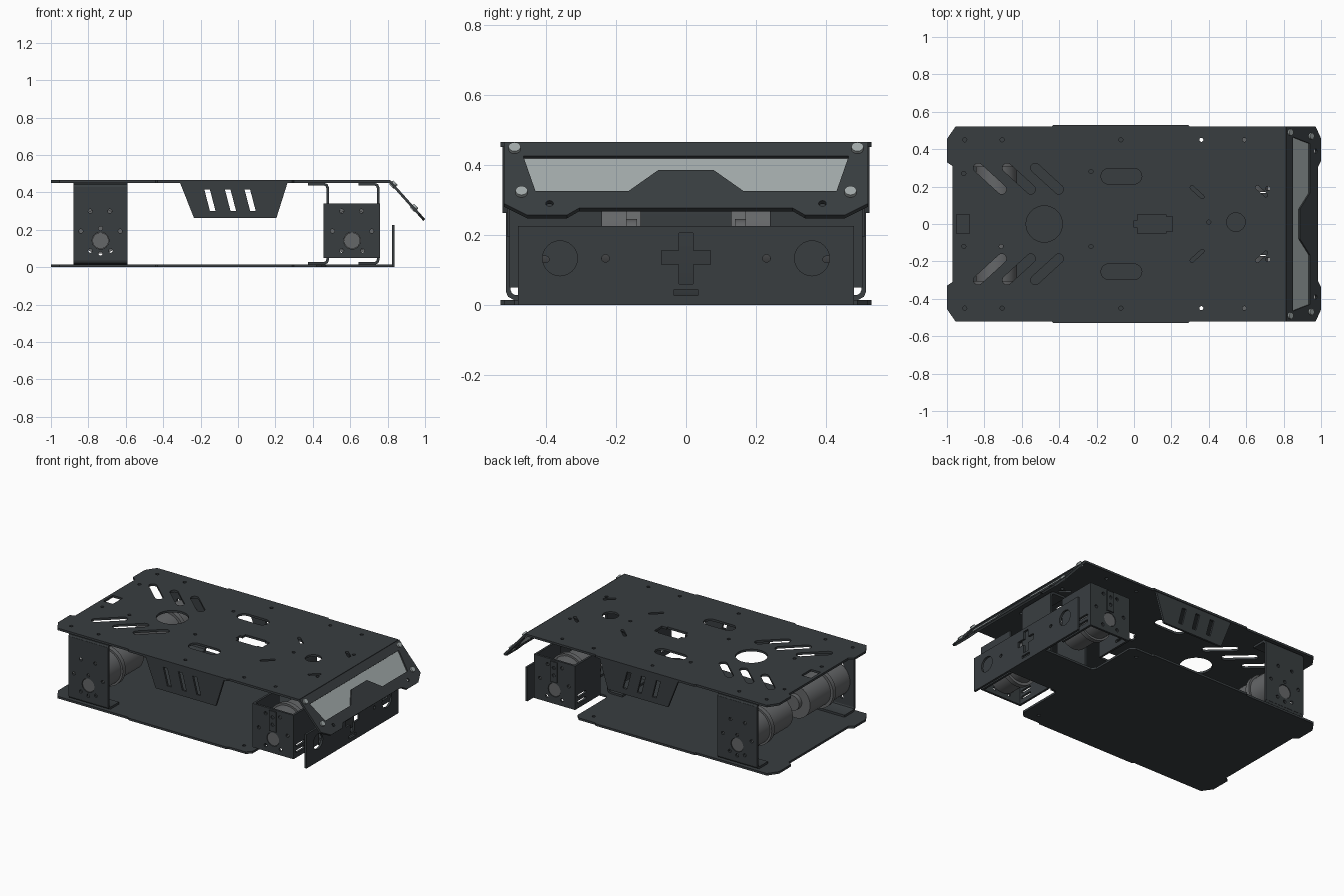
import bpy, bmesh, math
from mathutils import Matrix, Vector

if "Cube" in bpy.data.objects:
    bpy.data.objects.remove(bpy.data.objects["Cube"])


def material(name, r, g, b):
    m = bpy.data.materials.new(name)
    m.diffuse_color = (r, g, b, 1)
    m.use_nodes = True
    m.node_tree.nodes["Principled BSDF"].inputs["Base Color"].default_value = m.diffuse_color
    return m


DARK = material("dark_metal", .04, .047, .051)
STEEL = material("motor_grey", .13, .135, .14)
PALE = material("pale_grey", .36, .40, .40)
T = .014  # sheet thickness


def finish(name, mesh, mat):
    mesh.materials.clear()
    mesh.materials.append(mat)
    for p in mesh.polygons:
        p.use_smooth = True
    mesh.set_sharp_from_angle(angle=math.radians(30))
    ob = bpy.data.objects.new(name, mesh)
    bpy.context.collection.objects.link(ob)
    return ob


def frame(o, u, v):
    u, v = Vector(u).normalized(), Vector(v).normalized()
    m = Matrix((u, v, u.cross(v))).transposed().to_4x4()
    m.translation = o
    return m


def flat(z):
    return frame((0, 0, z), (1, 0, 0), (0, 1, 0))


def side(y):
    return frame((0, y, 0), (1, 0, 0), (0, 0, 1))


def cross(x):
    return frame((x, 0, 0), (0, 1, 0), (0, 0, 1))


def plate(name, outline, holes, m, t=T, mat=DARK):
    """Flat sheet with cut-outs, made from a filled 2D curve."""
    cu = bpy.data.curves.new(name, 'CURVE')
    cu.dimensions, cu.fill_mode, cu.extrude = '2D', 'BOTH', t / 2
    for pts in [outline] + holes:
        s = cu.splines.new('POLY')
        s.points.add(len(pts) - 1)
        for p, c in zip(s.points, pts):
            p.co = (c[0], c[1], 0, 1)
        s.use_cyclic_u = True
    tmp = bpy.data.objects.new("tmp", cu)
    bpy.context.collection.objects.link(tmp)
    dg = bpy.context.evaluated_depsgraph_get()
    mesh = bpy.data.meshes.new_from_object(tmp.evaluated_get(dg))
    bpy.data.objects.remove(tmp)
    bm = bmesh.new()
    bm.from_mesh(mesh)
    bmesh.ops.remove_doubles(bm, verts=bm.verts, dist=1e-5)
    bmesh.ops.transform(bm, matrix=m, verts=bm.verts)
    bmesh.ops.recalc_face_normals(bm, faces=bm.faces)
    bm.to_mesh(mesh)
    bm.free()
    return finish(name, mesh, mat)


def slot(x0, y0, x1, y1, r, n=8):
    a = math.atan2(y1 - y0, x1 - x0)
    pts = []
    for cx, cy, s in ((x1, y1, a - math.pi / 2), (x0, y0, a + math.pi / 2)):
        pts += [(cx + r * math.cos(s + math.pi * i / n), cy + r * math.sin(s + math.pi * i / n))
                for i in range(n + 1)]
    return pts


def circle(x, y, r, n=24):
    return [(x + r * math.cos(2 * math.pi * i / n), y + r * math.sin(2 * math.pi * i / n)) for i in range(n)]


def dot(x, y, r=.011):
    return circle(x, y, r, 12)


def rect(x0, x1, y0, y1):
    return [(x0, y0), (x1, y0), (x1, y1), (x0, y1)]


def mirrored(half):
    """Half outline (second coordinate positive) closed by its mirror image."""
    return half + [(x, -y) for x, y in reversed(half)]


def ribbon(path, t=T):
    """Outline of a bent strip following an open path."""
    pts = [Vector(p) for p in path]
    a, b = [], []
    for i, p in enumerate(pts):
        d0 = (p - pts[max(i - 1, 0)]).normalized()
        d1 = (pts[min(i + 1, len(pts) - 1)] - p).normalized()
        d = (d0 + d1).normalized()
        k = t / 2 / max(.5, d.dot(d0 if i else d1))
        nrm = Vector((-d.y, d.x)) * k
        a.append(tuple(p + nrm))
        b.append(tuple(p - nrm))
    return a + b[::-1]


def rods(name, parts, mat):
    """Cylinders as (start, end, radius) joined in one object."""
    bm = bmesh.new()
    for p, q, r in parts:
        p, q = Vector(p), Vector(q)
        m = Matrix.Translation((p + q) / 2) @ (q - p).to_track_quat('Z', 'Y').to_matrix().to_4x4()
        bmesh.ops.create_cone(bm, cap_ends=True, segments=32, radius1=r, radius2=r,
                              depth=(q - p).length, matrix=m)
    mesh = bpy.data.meshes.new(name)
    bm.to_mesh(mesh)
    bm.free()
    return finish(name, mesh, mat)


# Top deck with its cut-outs
rear = [(-.97, .31), (-1, .33), (-1, .455), (-.955, .52), (-.44, .52), (-.43, .53), (.29, .53), (.30, .52)]
holes = [circle(-.48, 0, .097, 40), circle(.545, .01, .05), rect(-.95, -.88, -.05, .05),
         [(.02, -.05), (.17, -.05), (.17, -.04), (.205, -.04), (.205, .04), (.17, .04), (.17, .05), (.02, .05),
          (.02, .02), (0, .02), (0, -.02), (.02, -.02)],
         dot(.4, .01), dot(-.91, .27), dot(-.91, -.12), dot(-.71, -.12), dot(-.23, .28), dot(-.23, -.12)]
for s in (1, -1):
    for x in (-.77, -.615, -.465):
        holes.append(slot(x - .063, s * .30, x + .063, s * .185, .025))
    holes += [slot(-.135, s * .255, 0, s * .255, .042), slot(.31, s * .195, .365, s * .145, .01),
              slot(.66, s * .195, .705, s * .155, .01), dot(.715, s * .19)]
    holes += [dot(x, s * .45) for x in (-.905, -.705, -.07, .36, .59)]
plate("top_deck", mirrored(rear + [(.812, .52)]), holes, flat(.458))

# Bottom deck, narrowing to a tongue between the front wheels
plate("bottom_deck", mirrored(rear + [(.42, .52), (.45, .49), (.45, .19), (.47, .165), (.83, .165)]),
      [dot(.36, .45), dot(.36, -.45)], flat(.007))

# Sloped front panel with window
fm = frame((.812, 0, .458), (0, 1, 0), (.183, 0, -.205))


def slope(pts):
    return [(y, (.458 - z) * 1.34) for y, z in pts]


def sym(half):
    return half + [(-y, z) for y, z in reversed(half)]


panel = sym([(.52, .46), (.52, .285), (.455, .252), (.34, .252), (.305, .272)])
window = sym([(.465, .42), (.43, .32), (.165, .32), (.08, .38)])
plate("front_panel", slope(panel), [slope(window)] + [dot(*slope([(s * .39, .285)])[0]) for s in (1, -1)], fm)
plate("front_window", slope(window), [], fm @ Matrix.Translation((0, 0, .004)), .004, PALE)
screws = []
for s in (1, -1):
    for y, z in ((.49, .44), (.47, .315)):
        u, v = slope([(s * y, z)])[0]
        screws.append((fm @ Vector((u, v, -.018)), fm @ Vector((u, v, .012)), .017))
rods("panel_screws", screws, PALE)

# Upright front bumper
cuts = [rect(-.035, .035, .026, .044),
        sym([(.02, .205), (.02, .155), (.07, .155), (.07, .115), (.02, .115), (.02, .06)])]
for s in (1, -1):
    cuts += [circle(s * .36, .133, .05), dot(s * .23, .133)]
plate("front_bumper", rect(-.48, .48, 0, .225), cuts, cross(.831))

# Steering C brackets at the centre
for i, x in enumerate((.48, .75)):
    c = [(x - .105, .444), (x - .02, .444), (x - .006, .438), (x, .422)]
    prof = c + [(px, .464 - pz) for px, pz in reversed(c)]
    plate(f"steering_bracket_{i}", ribbon(prof), [], side(0), .26)


def motor(name, x, z, s, y0, y1):
    """Gear motor lying along y, shaft boss set below its axis."""
    ym = y0 + (y1 - y0) * .4
    rods(name, [((x, s * y0, z), (x, s * ym, z), .115), ((x, s * ym, z), (x, s * (ym - .03), z), .128),
                ((x, s * (ym - .03), z), (x, s * y1, z), .11), ((x, s * y1, z), (x, s * (y1 - .03), z), .05),
                ((x, s * (y0 + .012), .142), (x, s * (y0 - .02), .142), .043)], STEEL)


def bolt_ring(x, z):
    return [dot(x + dx, z + dz) for dx, dz in
            ((-.055, .16), (.05, .16), (-.105, .053), (.105, .053), (-.055, -.052), (.055, -.052), (0, .068), (0, -.067))]


for s, tag in ((1, "left"), (-1, "right")):
    # Hanging side panel with slanted vents
    vents = [[(x, .415), (x + .03, .415), (x + .06, .30), (x + .03, .30)] for x in (-.18, -.07, .035)]
    plate(f"side_panel_{tag}", [(-.31, .452), (.265, .452), (.205, .262), (-.235, .262)], vents, side(s * .518))
    # Rear motor bracket: drilled face plus bent flanges
    plate(f"rear_bracket_face_{tag}", rect(-.88, -.59, .035, .43),
          [circle(-.735, .142, .045)] + bolt_ring(-.735, .14), side(s * .508))
    for part, f in (("lower", lambda z: z), ("upper", lambda z: .465 - z)):
        prof = [(s * .508, f(.04)), (s * .503, f(.028)), (s * .49, f(.021)), (s * .40, f(.021))]
        m = frame((-.735, 0, 0), (0, 1, 0), (0, 0, 1))
        plate(f"rear_bracket_{part}_flange_{tag}", ribbon(prof), [], m, .29)
    motor(f"rear_motor_{tag}", -.735, .2, s, .50, .09)
    # Front steering motor bracket: face, slotted cheeks and hinge
    plate(f"front_bracket_face_{tag}", rect(.458, .76, .05, .34),
          [circle(.61, .142, .045)] + bolt_ring(.61, .14)[:6], side(s * .498))
    for i, x in enumerate((.465, .753)):
        slots = [slot(s * .47, z, s * .40, z, .009) for z in (.09, .13)]
        plate(f"front_bracket_cheek_{tag}_{i}", rect(*sorted((s * .495, s * .24)), .05, .34), slots, cross(x))
    plate(f"front_hinge_strip_{tag}", rect(.585, .635, .195, .33), [dot(.61, .24), dot(.61, .29)], side(s * .505))
    motor(f"front_motor_{tag}", .61, .195, s, .49, .17)
